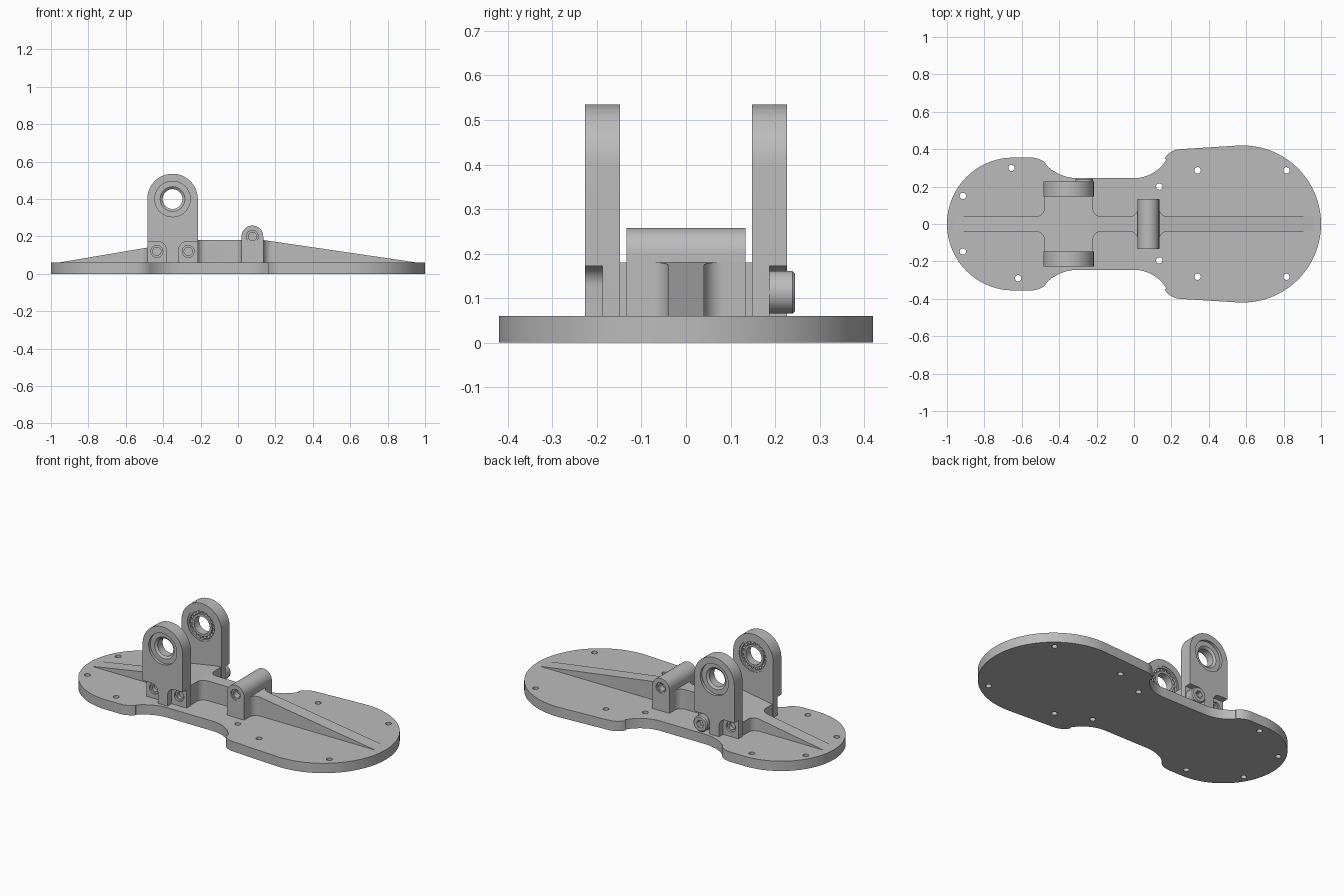
import bpy, bmesh
from math import sin, cos, pi, radians
from mathutils import Matrix

cube = bpy.data.objects.get("Cube")
if cube:
    bpy.data.objects.remove(cube, do_unlink=True)

grey = bpy.data.materials.new("plain grey")
grey.use_nodes = True
GREY = (0.5, 0.5, 0.5, 1)
grey.diffuse_color = GREY
grey.node_tree.nodes["Principled BSDF"].inputs["Base Color"].default_value = GREY


def arc(cx, cy, r, a0, a1, n=12):
    angles = [radians(a0 + (a1 - a0) * i / n) for i in range(n + 1)]
    return [(cx + r * cos(a), cy + r * sin(a)) for a in angles]


def circle(cx, cy, r, n=32):
    return arc(cx, cy, r, 0, 360, n)[:-1]


def mirrored(half):
    """Close an upper half outline with its reflection in the x axis."""
    return half + [(x, -y) for x, y in reversed(half) if abs(y) > 1e-5]


def finish(name, bm):
    bmesh.ops.remove_doubles(bm, verts=bm.verts, dist=1e-5)
    bmesh.ops.recalc_face_normals(bm, faces=bm.faces)
    mesh = bpy.data.meshes.new(name)
    bm.to_mesh(mesh)
    bm.free()
    mesh.materials.append(grey)
    ob = bpy.data.objects.new(name, mesh)
    bpy.context.collection.objects.link(ob)
    return ob


def prism(name, outline, axis, lo, hi):
    """Extrude a 2D outline along z (xy outline) or y (xz outline)."""
    bm = bmesh.new()
    place = (lambda p, h: (p[0], p[1], h)) if axis == "z" else (lambda p, h: (p[0], h, p[1]))
    a = [bm.verts.new(place(p, lo)) for p in outline]
    b = [bm.verts.new(place(p, hi)) for p in outline]
    bm.faces.new(a)
    bm.faces.new(b)
    for i in range(len(a)):
        j = (i + 1) % len(a)
        bm.faces.new((a[i], a[j], b[j], b[i]))
    return finish(name, bm)


def lathe(name, profile, x, z, side, n=48):
    """Spin a closed (radius, y) profile about a y-directed axis."""
    bm = bmesh.new()
    rings = [[bm.verts.new((x + r * cos(2 * pi * k / n), side * y, z + r * sin(2 * pi * k / n)))
              for r, y in profile] for k in range(n)]
    m = len(profile)
    for k in range(n):
        p, q = rings[k], rings[(k + 1) % n]
        for i in range(m):
            j = (i + 1) % m
            bm.faces.new((p[i], p[j], q[j], q[i]))
    return finish(name, bm)


def combine(ob, cutter, operation="DIFFERENCE"):
    mod = ob.modifiers.new("cut", "BOOLEAN")
    mod.operation, mod.solver, mod.object = operation, "EXACT", cutter
    bpy.context.view_layer.objects.active = ob
    bpy.ops.object.modifier_apply(modifier=mod.name)
    bpy.data.objects.remove(cutter, do_unlink=True)


def blind_hole(ob, x, z, face, side, depth=0.05):
    """Narrow drilled hole with a wider mouth."""
    for r, d in ((0.032, 0.012), (0.022, depth)):
        lo, hi = sorted((side * (face - d), side * (face + 0.05)))
        combine(ob, prism("cutter", circle(x, z, r), "y", lo, hi))


# Base plate: two round lobes joined by a waist
plate = prism("base_plate", mirrored(
    arc(-0.645, 0, 0.355, 180, 92, 28)
    + arc(-0.55, 0.24, 0.115, 90, 45)
    + arc(-0.3, 0.485, 0.24, 225, 270)
    + arc(0, 0.445, 0.2, 270, 330)
    + arc(0.25, 0.3, 0.1, 150, 93)
    + arc(0.58, 0, 0.42, 93, 0, 32)), "z", 0, 0.06)

# Screw holes in the plate
for x, back, front in ((-0.915, 0.15, -0.147), (0.135, 0.2, -0.195),
                       (0.34, 0.287, -0.282), (0.815, 0.287, -0.282)):
    for y in (back, front):
        combine(plate, prism("cutter", circle(x, y, 0.017, 20), "z", -0.1, 0.2))
for x, y in ((-0.655, 0.3), (-0.62, -0.29)):
    combine(plate, prism("cutter", circle(x, y, 0.017, 20), "z", -0.1, 0.2))

# Tapered spine, flaring with fillets into the two mounts
spine = prism("spine", mirrored(
    [(-0.97, 0.04)]
    + arc(-0.525, 0.085, 0.045, 270, 360) + [(-0.48, 0.155), (-0.22, 0.155)]
    + arc(-0.175, 0.085, 0.045, 180, 270)
    + arc(-0.025, 0.085, 0.045, 270, 360) + [(0.02, 0.13), (0.135, 0.13)]
    + arc(0.18, 0.085, 0.045, 180, 270)
    + [(0.97, 0.04)]), "z", 0.03, 0.3)
combine(spine, prism("cutter", [(-0.96, 0.05), (-0.96, 0.06), (-0.25, 0.18), (0.14, 0.18),
                                (0.96, 0.06), (0.96, 0.05)], "y", -0.5, 0.5), "INTERSECT")

# Cross mount with rounded top and end holes
MX, MZ, MR = 0.077, 0.2, 0.058
cross = prism("cross_mount", [(MX - MR, 0.05)] + arc(MX, MZ, MR, 180, 0, 24) + [(MX + MR, 0.05)],
              "y", -0.134, 0.134)
for side in (-1, 1):
    blind_hole(cross, MX, MZ, 0.134, side)

# Pair of upright lugs with bearings and corner pockets
LX, LZ, LR = -0.35, 0.4, 0.135
INNER, OUTER, POCKET = 0.148, 0.227, 0.188
for side, label in ((-1, "front"), (1, "back")):
    lo, hi = sorted((side * INNER, side * OUTER))
    lug = prism(label + "_lug", [(LX - LR, 0.05)] + arc(LX, LZ, LR, 180, 0, 36) + [(LX + LR, 0.05)],
                "y", lo, hi)
    combine(lug, prism("cutter", circle(LX, LZ, 0.095, 48), "y", -0.5, 0.5))
    for d in (-1, 1):
        corner = [(LX + d * 0.2, 0.02), (LX + d * 0.2, 0.172)]
        corner += [(LX + d * x, z) for x, z in arc(0.078, 0.127, 0.045, 90, 180)]
        corner += [(LX + d * 0.033, 0.02)]
        plo, phi = sorted((side * POCKET, side * 0.4))
        combine(lug, prism("cutter", corner, "y", plo, phi))
        blind_hole(lug, LX + d * 0.084, 0.12, POCKET, side, 0.035)

    # Bearing: open race on the inner face, stepped recess on the outer face
    profile = [(0.053, 0.004), (0.067, 0.004), (0.067, 0.018), (0.084, 0.018), (0.084, 0.004),
               (0.097, 0.004), (0.097, 0.062), (0.066, 0.062), (0.053, 0.052)]
    lathe(label + "_bearing", [(r, INNER + t) for r, t in profile], LX, LZ, side)
    balls = bmesh.new()
    for k in range(18):
        a = 2 * pi * k / 18
        spot = (LX + 0.0755 * cos(a), side * (INNER + 0.015), LZ + 0.0755 * sin(a))
        bmesh.ops.create_uvsphere(balls, u_segments=12, v_segments=8, radius=0.008,
                                  matrix=Matrix.Translation(spot))
    finish(label + "_bearing_balls", balls)

# Socket-head bolt in the back lug
bolt = lathe("bolt_head", [(0.001, 0.18), (0.048, 0.18), (0.048, 0.239), (0.042, 0.245),
                           (0.001, 0.245)], LX + 0.084, 0.113, 1, 32)
combine(bolt, prism("cutter", circle(LX + 0.084, 0.113, 0.024, 6), "y", 0.215, 0.3))

# Smooth curved walls, keep edges crisp
for ob in bpy.context.scene.objects:
    ob.select_set(ob.type == "MESH")
bpy.context.view_layer.objects.active = plate
bpy.ops.object.shade_smooth_by_angle(angle=radians(30))
